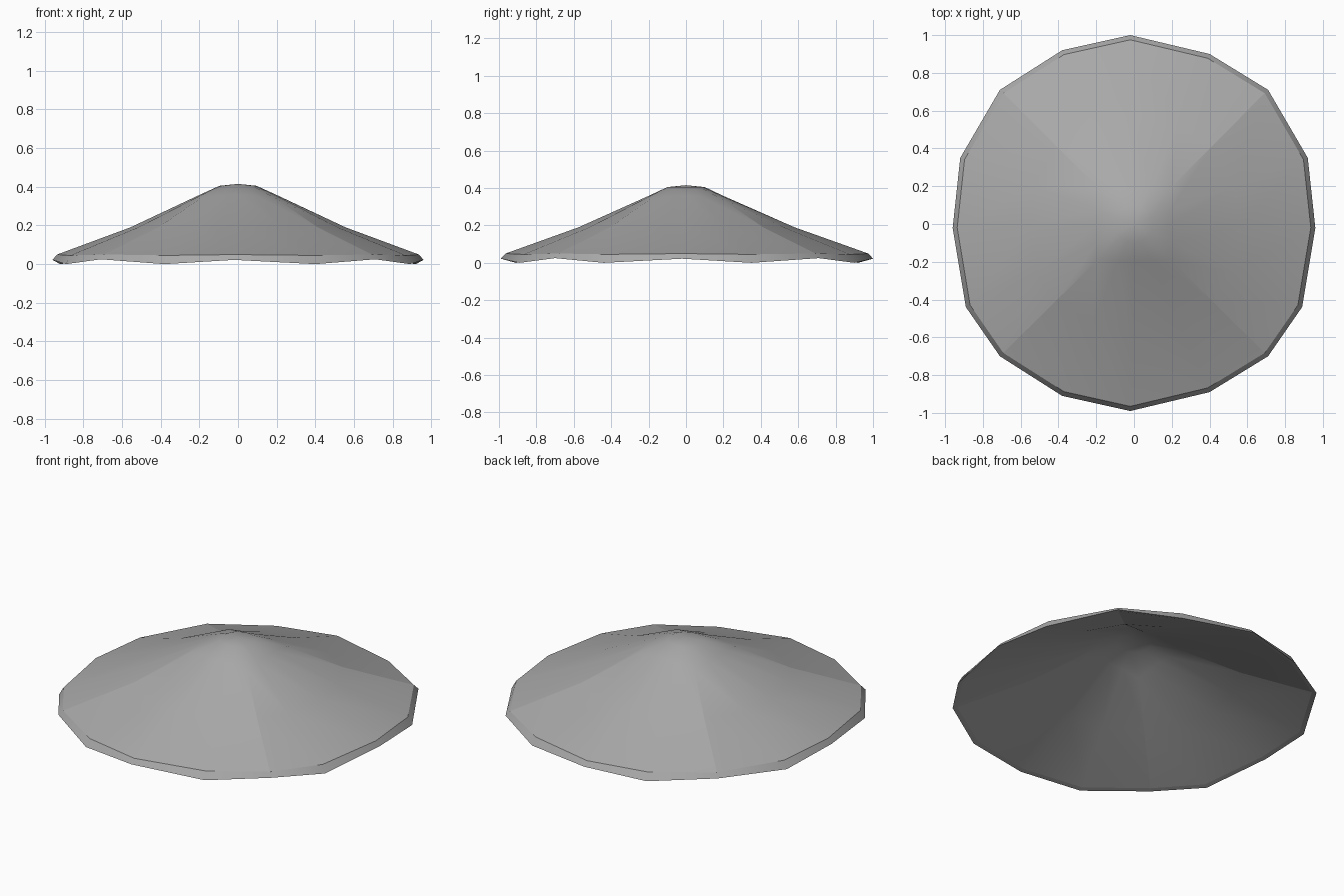
import bpy, bmesh

cube = bpy.data.objects.get("Cube")
if cube:
    bpy.data.objects.remove(cube)

grey = bpy.data.materials.new("plain grey")
grey.use_nodes = True
colour = (0.4, 0.4, 0.4, 1)
grey.diffuse_color = colour
grey.node_tree.nodes["Principled BSDF"].inputs["Base Color"].default_value = colour

# Sixteen-sided brim outline; every fourth point, from the second, is a corner
OUTLINE = [(.40, .90), (.71, .71), (.92, .35), (.96, -.02),
           (.89, -.44), (.71, -.70), (.40, -.89), (-.02, -.99),
           (-.38, -.91), (-.71, -.70), (-.89, -.44), (-.96, -.02),
           (-.92, .35), (-.71, .71), (-.38, .92), (-.02, 1.0)]
WAVE = [0, .025, 0, .022]          # gentle up and down of the rim
N = len(OUTLINE)

bm = bmesh.new()


def ring(scale, z, wave=0):
    return [bm.verts.new((x * scale, y * scale, z + WAVE[i % 4] * wave))
            for i, (x, y) in enumerate(OUTLINE)]


def square_ring(half, z):
    """Squarish ring whose corners sit slightly lower."""
    verts = []
    for x, y in OUTLINE:
        s = half / max(abs(x), abs(y))
        radius = (x * x + y * y) ** 0.5 * s
        verts.append(bm.verts.new((x * s, y * s, z - (radius - half) * 0.25)))
    return verts


def slope(drop):
    """Rings of one surface of the cone, from the brim upwards."""
    return [ring(.58, .19 - drop), square_ring(.195, .36 - drop),
            ring(.10, .405 - drop)]


# Underside, rim and top side as one continuous shell
THICK = .015
under = slope(THICK)[::-1]
rim = [ring(.975, .008, .9), ring(1, 0, 1), ring(.975, .045, .2)]
top = slope(0)
rings = under + rim + top
for a, b in zip(rings, rings[1:]):
    for i in range(N):
        j = (i + 1) % N
        bm.faces.new((a[i], a[j], b[j], b[i]))

# Close the crown above and below
for end, z in ((rings[0], .415 - THICK), (rings[-1], .415)):
    apex = bm.verts.new((0, 0, z))
    for i in range(N):
        bm.faces.new((end[i], end[(i + 1) % N], apex))
bmesh.ops.recalc_face_normals(bm, faces=bm.faces)

# Smooth panels, with creases along the diagonals and around the rim
for face in bm.faces:
    face.smooth = True
for side in (rings[1:4], rings[5:8]):
    for a, b in zip(side, side[1:]):
        for i in range(1, N, 4):
            bm.edges.get((a[i], b[i])).smooth = False
for edge_ring in rim:
    for i in range(N):
        bm.edges.get((edge_ring[i], edge_ring[(i + 1) % N])).smooth = False

mesh = bpy.data.meshes.new("cone_hat")
bm.to_mesh(mesh)
bm.free()
mesh.materials.append(grey)
hat = bpy.data.objects.new("cone_hat", mesh)
bpy.context.collection.objects.link(hat)
